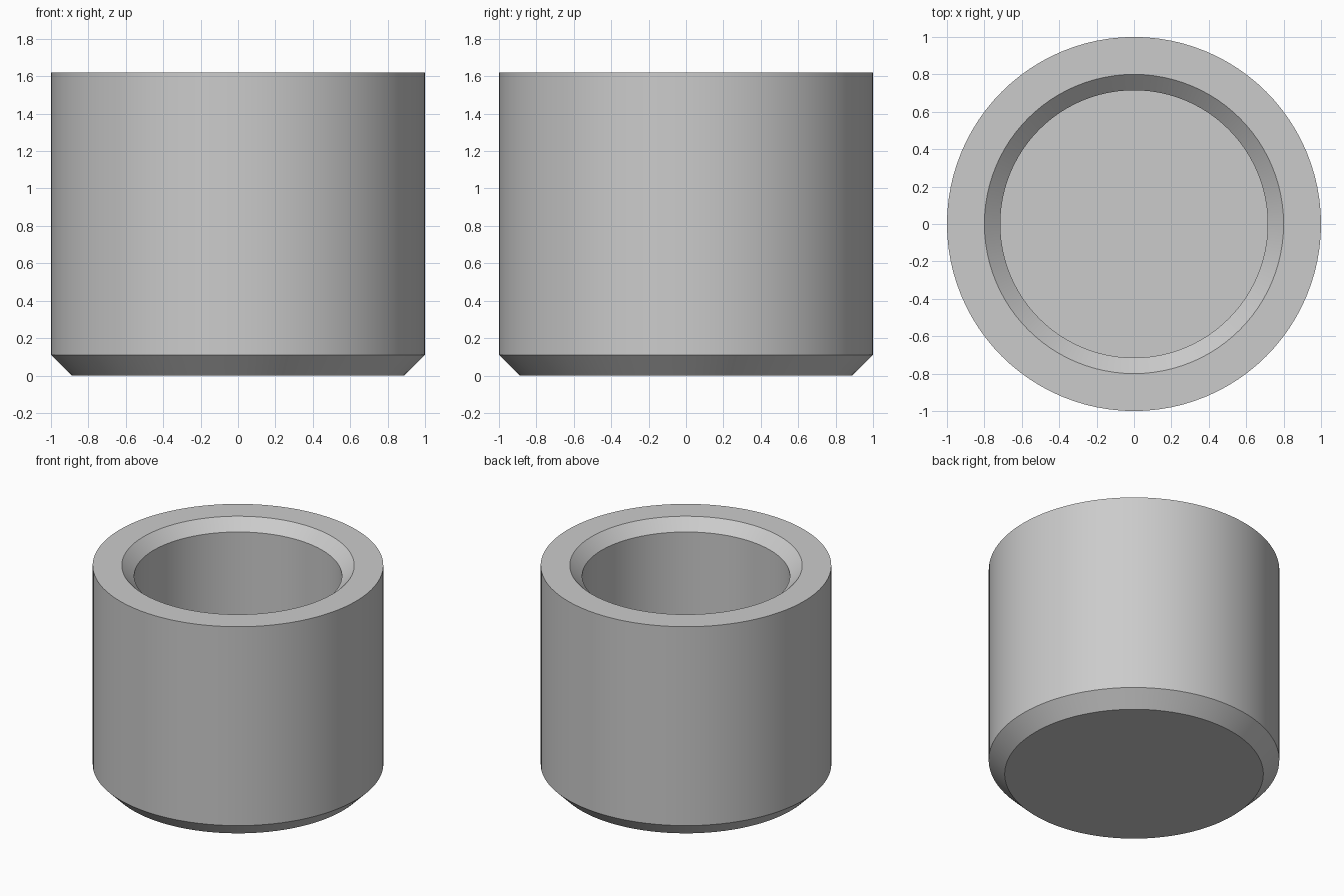
import bpy, bmesh, math

SEGMENTS = 96
HEIGHT = 1.62

# Remove the default object
cube = bpy.data.objects.get("Cube")
if cube:
    bpy.data.objects.remove(cube, do_unlink=True)

# Plain grey material
grey = bpy.data.materials.new("neutral grey")
grey.use_nodes = True
colour = (0.6, 0.6, 0.6, 1)
grey.diffuse_color = colour
grey.node_tree.nodes["Principled BSDF"].inputs["Base Color"].default_value = colour

# Half section (radius, z): base, outer chamfer, wall, rim, inner chamfer, bore
profile = [(0.89, 0), (1, 0.11), (1, HEIGHT), (0.8, HEIGHT),
           (0.715, HEIGHT - 0.08), (0.715, 0.3)]


def turned_part(name, section, material):
    """Revolve a section about z and close both end rings with flat discs."""
    bm = bmesh.new()
    rings = []
    for radius, z in section:
        angles = [2 * math.pi * i / SEGMENTS for i in range(SEGMENTS)]
        rings.append([bm.verts.new((radius * math.cos(a), radius * math.sin(a), z))
                      for a in angles])
    for low, high in zip(rings, rings[1:]):
        for i in range(SEGMENTS):
            j = (i + 1) % SEGMENTS
            bm.faces.new((low[i], low[j], high[j], high[i]))
    bm.faces.new(rings[0][::-1])
    bm.faces.new(rings[-1])
    bmesh.ops.recalc_face_normals(bm, faces=bm.faces)
    mesh = bpy.data.meshes.new(name)
    bm.to_mesh(mesh)
    bm.free()
    mesh.materials.append(material)
    obj = bpy.data.objects.new(name, mesh)
    bpy.context.collection.objects.link(obj)
    return obj


# Round cup with a blind bore
cup = turned_part("cup_body", profile, grey)
bpy.ops.object.select_all(action="DESELECT")
cup.select_set(True)
bpy.context.view_layer.objects.active = cup
bpy.ops.object.shade_smooth_by_angle(angle=math.radians(30))
